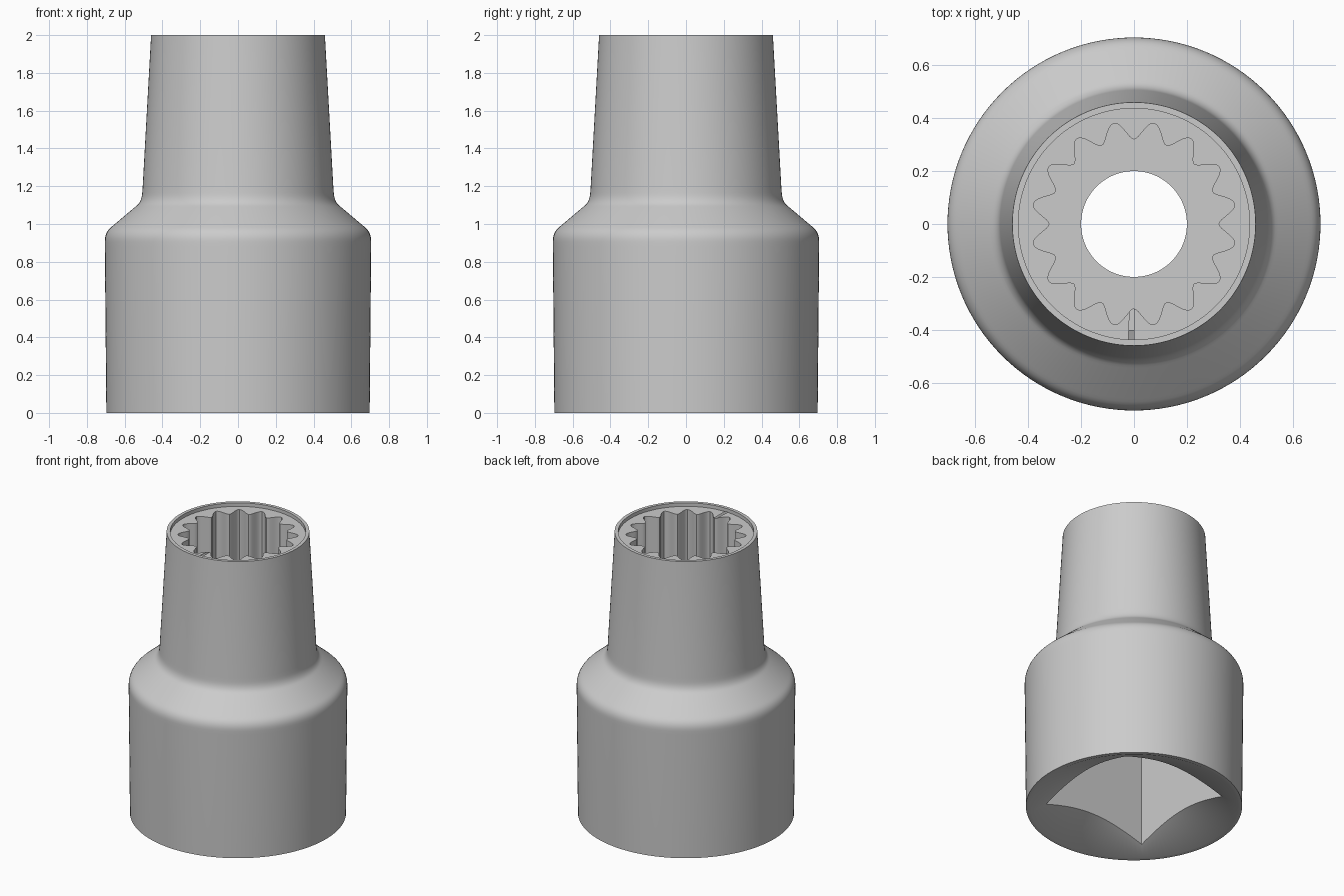
import bpy, bmesh, math

if "Cube" in bpy.data.objects:
    bpy.data.objects.remove(bpy.data.objects["Cube"])

SEG = 128


def add_object(name, bm):
    bmesh.ops.recalc_face_normals(bm, faces=bm.faces[:])
    mesh = bpy.data.meshes.new(name)
    bm.to_mesh(mesh)
    bm.free()
    obj = bpy.data.objects.new(name, mesh)
    bpy.context.collection.objects.link(obj)
    return obj


def lathe(name, profile):
    """Revolve a closed (radius, z) profile around z."""
    bm = bmesh.new()
    rings = []
    for i in range(SEG):
        a = 2 * math.pi * i / SEG
        rings.append([bm.verts.new((r * math.cos(a), r * math.sin(a), z)) for r, z in profile])
    n = len(profile)
    for i in range(SEG):
        p, q = rings[i], rings[(i + 1) % SEG]
        for j in range(n):
            k = (j + 1) % n
            bm.faces.new((p[j], q[j], q[k], p[k]))
    return add_object(name, bm)


def prism(name, outline, z0, z1):
    bm = bmesh.new()
    face = bm.faces.new([bm.verts.new((x, y, z0)) for x, y in outline])
    top = bmesh.ops.extrude_face_region(bm, geom=[face])["geom"]
    verts = [v for v in top if isinstance(v, bmesh.types.BMVert)]
    bmesh.ops.translate(bm, verts=verts, vec=(0, 0, z1 - z0))
    return add_object(name, bm)


def fillet(a, b, c, steps=6):
    """Rounded corner from a to c, pulled towards b."""
    pts = []
    for i in range(steps + 1):
        t = i / steps
        pts.append(tuple((1 - t) ** 2 * a[k] + 2 * t * (1 - t) * b[k] + t * t * c[k] for k in (0, 1)))
    return pts


# Body: tapered shell, shoulder, shallow top recess, through hole, conical lead-in
profile = [(0.67, 0), (0.697, 0), (0.705, 0.88)]
profile += fillet((0.705, 0.905), (0.706, 0.955), (0.672, 0.983))
profile += [(0.66, 0.993), (0.545, 1.09)]
profile += fillet((0.535, 1.098), (0.51, 1.12), (0.507, 1.165))
profile += [(0.505, 1.19), (0.46, 2), (0.437, 2), (0.437, 1.975), (0.2, 1.975), (0.2, 0.21)]
body = lathe("socket_body", profile)

# Splined bore in the top with sixteen rounded grooves
N = 16 * 14
spline = []
for i in range(N):
    a = 2 * math.pi * i / N
    r = 0.354 - 0.034 * math.cos(16 * a)
    spline.append((r * math.cos(a), r * math.sin(a)))
spline_cutter = prism("spline_cutter", spline, 1.2, 2.1)

# Square drive opening in the bottom
h = 0.403
drive_cutter = prism("drive_cutter", [(-h, -h), (h, -h), (h, h), (-h, h)], -0.1, 0.85)

bpy.context.view_layer.objects.active = body
body.select_set(True)
for cutter in (spline_cutter, drive_cutter):
    mod = body.modifiers.new("cut", "BOOLEAN")
    mod.operation = "DIFFERENCE"
    mod.solver = "EXACT"
    mod.object = cutter
    bpy.ops.object.modifier_apply(modifier=mod.name)
    bpy.data.objects.remove(cutter)

bpy.ops.object.shade_smooth_by_angle(angle=math.radians(30))
